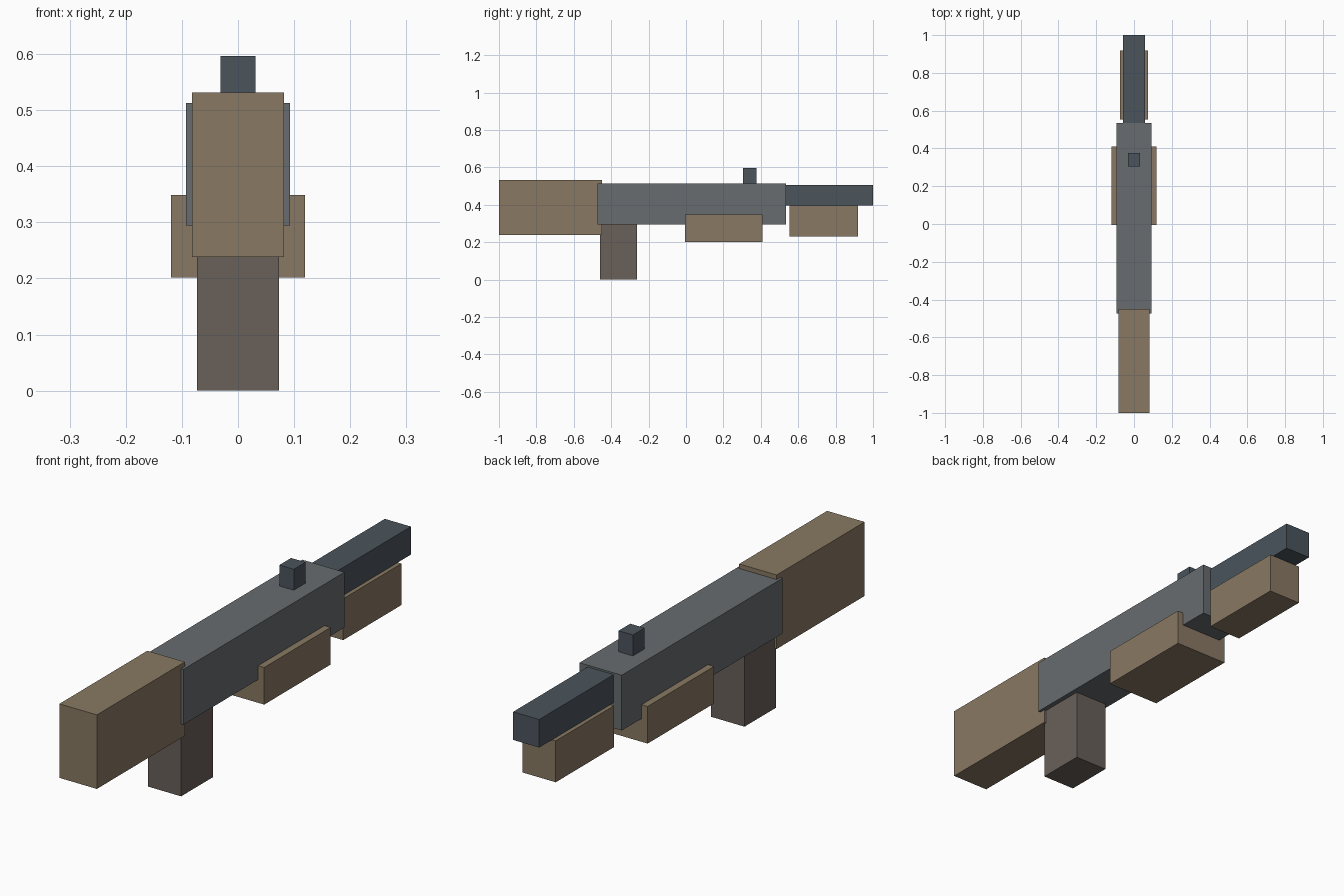
import bpy

if "Cube" in bpy.data.objects:
    bpy.data.objects.remove(bpy.data.objects["Cube"])


def material(name, color):
    mat = bpy.data.materials.new(name)
    mat.diffuse_color = (*color, 1.0)
    mat.use_nodes = True
    mat.node_tree.nodes["Principled BSDF"].inputs["Base Color"].default_value = mat.diffuse_color
    return mat


wood = material("wood", (0.25, 0.19, 0.125))
steel = material("steel", (0.135, 0.15, 0.157))
dark_steel = material("dark_steel", (0.07, 0.09, 0.108))
grip_brown = material("grip_brown", (0.14, 0.115, 0.1))


def block(name, half_width, y, z, mat):
    """Box centred on x = 0, spanning the given y and z ranges."""
    bpy.ops.mesh.primitive_cube_add(
        size=1, location=(0, (y[0] + y[1]) / 2, (z[0] + z[1]) / 2))
    obj = bpy.context.object
    obj.name = name
    obj.scale = (half_width * 2, y[1] - y[0], z[1] - z[0])
    bpy.ops.object.transform_apply(location=False, rotation=False, scale=True)
    obj.data.materials.append(mat)
    return obj


# Main body and rear stock
block("receiver", 0.0925, (-0.473, 0.534), (0.294, 0.513), steel)
block("stock", 0.082, (-1.0, -0.45), (0.238, 0.531), wood)

# Grip hanging below the rear of the receiver
block("grip", 0.073, (-0.46, -0.262), (0.0, 0.297), grip_brown)

# Wooden blocks under the receiver and the barrel
block("lower_block", 0.119, (-0.006, 0.41), (0.202, 0.349), wood)
block("fore_grip", 0.073, (0.554, 0.919), (0.231, 0.395), wood)

# Barrel and sight
block("barrel", 0.057, (0.53, 1.0), (0.395, 0.506), dark_steel)
block("sight", 0.0315, (0.304, 0.377), (0.51, 0.596), dark_steel)
